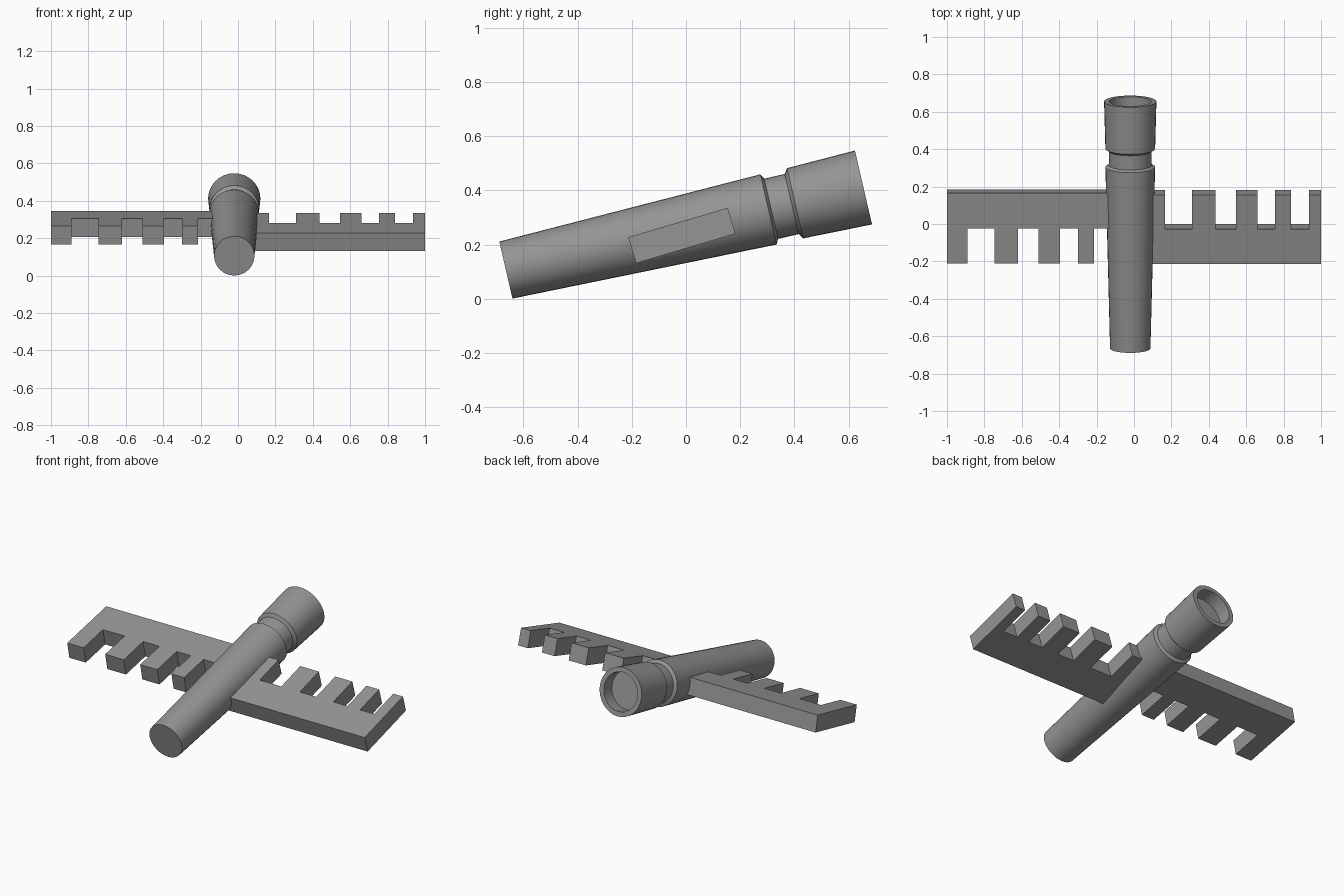
import bpy, bmesh
from math import cos, sin, pi, radians
from mathutils import Matrix

cube = bpy.data.objects.get("Cube")
if cube:
    bpy.data.objects.remove(cube)

grey = bpy.data.materials.new("mid grey")
grey.use_nodes = True
colour = (0.3, 0.3, 0.3, 1)
grey.diffuse_color = colour
grey.node_tree.nodes["Principled BSDF"].inputs["Base Color"].default_value = colour


def finish(bm, name, matrix):
    bmesh.ops.recalc_face_normals(bm, faces=bm.faces)
    mesh = bpy.data.meshes.new(name)
    bm.to_mesh(mesh)
    bm.free()
    mesh.materials.append(grey)
    obj = bpy.data.objects.new(name, mesh)
    bpy.context.collection.objects.link(obj)
    obj.matrix_world = matrix
    return obj


def lathe(name, profile, matrix, sides=32):
    """Closed turned solid from (radius, height) pairs, capped at both ends."""
    bm = bmesh.new()
    rings = [[bm.verts.new((r * cos(2 * pi * i / sides), r * sin(2 * pi * i / sides), h))
              for i in range(sides)] for r, h in profile]
    for a, b in zip(rings, rings[1:]):
        for i in range(sides):
            j = (i + 1) % sides
            bm.faces.new((a[i], a[j], b[j], b[i]))
    bm.faces.new(rings[0])
    bm.faces.new(rings[-1])
    return finish(bm, name, matrix)


def comb(name, start, tilt, front_y, front_z, teeth_forward):
    """Toothed plate hinged on its top front edge; teeth on one long side."""
    width, spine, thick = 0.383, 0.193, 0.1
    steps = [0, 0.11, 0.255, 0.38, 0.49, 0.605, 0.70, 0.785, 0.88, 0.945]
    outline = [(steps[-1], 0), (0, 0)]
    for k, x in enumerate(steps):
        pair = [(x, spine), (x, width)]
        if k == 0:
            outline.append(pair[1])
        elif k == len(steps) - 1:
            outline.append(pair[1])
        else:
            outline += pair if k % 2 == 0 else pair[::-1]
    if teeth_forward:
        outline = [(x, width - y) for x, y in outline]
    bm = bmesh.new()
    top = bm.faces.new([bm.verts.new((x, y, 0)) for x, y in outline])
    new = bmesh.ops.extrude_face_region(bm, geom=[top], use_keep_orig=True)["geom"]
    bmesh.ops.translate(bm, vec=(0, 0, -thick),
                        verts=[v for v in new if isinstance(v, bmesh.types.BMVert)])
    matrix = Matrix.Translation((start, front_y, front_z)) @ Matrix.Rotation(radians(tilt), 4, 'X')
    return finish(bm, name, matrix)


# Tapered barrel, neck and hollow cup, turned in one piece
profile = [(0.108, 0), (0.133, 0.995), (0.114, 1.005), (0.114, 1.083),
           (0.133, 1.096), (0.14, 1.355), (0.112, 1.355), (0.112, 1.275)]
axis = Matrix.Translation((-0.02, -0.665, 0.106)) @ Matrix.Rotation(radians(-77), 4, 'X')
barrel = lathe("barrel", profile, axis)
bpy.context.view_layer.objects.active = barrel
barrel.select_set(True)
bpy.ops.object.shade_smooth_by_angle(angle=radians(25))

# Toothed plates on either side, facing opposite ways
comb("right_comb", -1.0, 12, -0.21, 0.265, True)
comb("left_comb", 0.055, 16.5, -0.213, 0.227, False)
